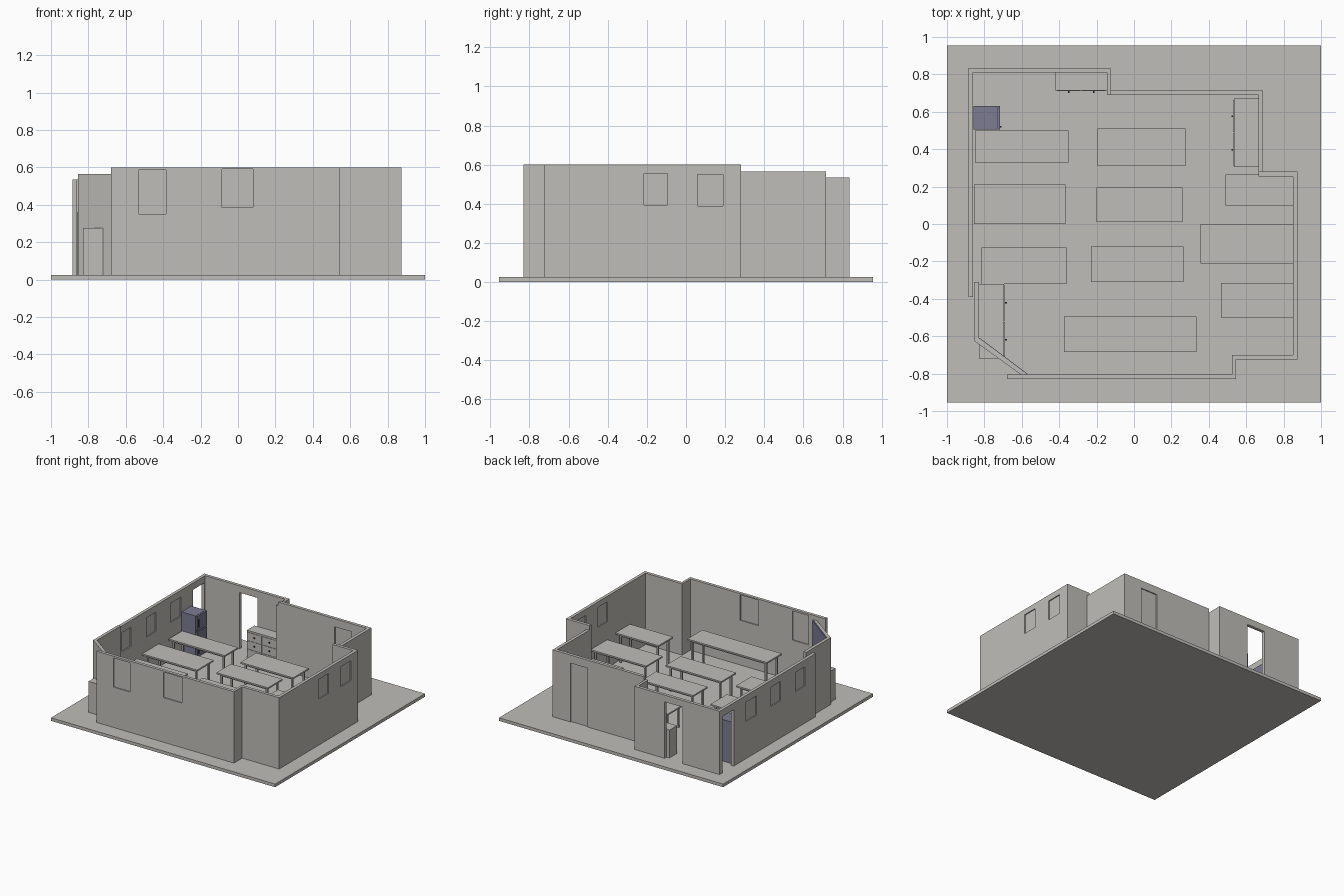
import bpy, bmesh, math
from mathutils import Matrix, Vector

if "Cube" in bpy.data.objects:
    bpy.data.objects.remove(bpy.data.objects["Cube"], do_unlink=True)

FLOOR = 0.025


def material(name, rgb):
    m = bpy.data.materials.new(name)
    m.use_nodes = True
    m.diffuse_color = (*rgb, 1)
    bsdf = next(n for n in m.node_tree.nodes if n.type == 'BSDF_PRINCIPLED')
    bsdf.inputs["Base Color"].default_value = (*rgb, 1)
    return m


GREY = material("warm_grey", (0.53, 0.515, 0.485))
SLATE = material("slate_blue", (0.20, 0.20, 0.29))
DARK = material("dark_metal", (0.04, 0.04, 0.05))


def finish(name, bm, mats):
    me = bpy.data.meshes.new(name)
    bmesh.ops.recalc_face_normals(bm, faces=bm.faces)
    bm.to_mesh(me)
    bm.free()
    for m in mats:
        me.materials.append(m)
    ob = bpy.data.objects.new(name, me)
    bpy.context.collection.objects.link(ob)
    return ob


def add_box(bm, x0, x1, y0, y1, z0, z1, mat=0):
    size = Matrix.Diagonal((x1 - x0, y1 - y0, z1 - z0, 1))
    mid = Matrix.Translation(((x0 + x1) / 2, (y0 + y1) / 2, (z0 + z1) / 2))
    verts = bmesh.ops.create_cube(bm, size=1, matrix=mid @ size)["verts"]
    for f in {f for v in verts for f in v.link_faces}:
        f.material_index = mat


def box(name, *dims, mat=GREY):
    bm = bmesh.new()
    add_box(bm, *dims)
    return finish(name, bm, [mat])


def wall(name, outline, height, openings=()):
    """Extrude a floor outline and cut box openings through it."""
    bm = bmesh.new()
    face = bm.faces.new([bm.verts.new((x, y, FLOOR)) for x, y in outline])
    top = bmesh.ops.extrude_face_region(bm, geom=[face])["geom"]
    bmesh.ops.translate(bm, vec=(0, 0, height - FLOOR),
                        verts=[g for g in top if isinstance(g, bmesh.types.BMVert)])
    ob = finish(name, bm, [GREY])
    if openings:
        bm = bmesh.new()
        for dims in openings:
            add_box(bm, *dims)
        cutter = finish("opening_cutter", bm, [GREY])
        cutter.hide_render = True
        mod = ob.modifiers.new("openings", 'BOOLEAN')
        mod.operation, mod.object, mod.solver = 'DIFFERENCE', cutter, 'EXACT'
        bpy.context.view_layer.objects.active = ob
        bpy.ops.object.modifier_apply(modifier=mod.name)
        bpy.data.objects.remove(cutter, do_unlink=True)
    return ob


# Ground slab
box("ground_slab", -1, 1, -0.955, 0.955, 0, FLOOR)

# Window positions along each wall: start, end, bottom, top
left_windows = [(-0.25, -0.135, 0.325, 0.48), (0.06, 0.18, 0.325, 0.48), (0.365, 0.50, 0.325, 0.48)]
right_windows = [(-0.215, -0.095, 0.395, 0.555), (0.06, 0.19, 0.39, 0.55)]
front_windows = [(-0.53, -0.385, 0.35, 0.585), (-0.085, 0.08, 0.385, 0.59)]
back_door = (0.38, 0.53, FLOOR, 0.50)


def along_y(x, items):
    return [(x - 0.04, x + 0.04, a, b, c, d) for a, b, c, d in items]


def along_x(y, items):
    return [(a, b, y - 0.04, y + 0.04, c, d) for a, b, c, d in items]


# Left and back-left walls, with two open doorways
wall("left_wall",
     [(-0.885, -0.39), (-0.885, 0.835), (-0.125, 0.835), (-0.125, 0.69),
      (-0.145, 0.69), (-0.145, 0.81), (-0.86, 0.81), (-0.86, -0.39)], 0.535,
     along_y(-0.8725, left_windows + [(0.655, 0.80, 0, 0.48)])
     + along_x(0.8225, [(-0.555, -0.395, 0, 0.48)]))

# Back-right wall with a closed door
wall("back_wall",
     [(-0.125, 0.715), (0.69, 0.715), (0.69, 0.28), (0.665, 0.28), (0.665, 0.69), (-0.125, 0.69)],
     0.565, along_x(0.7025, [(0.38, 0.53, 0, 0.50)]))

# Right and front walls
wall("front_wall",
     [(0.665, 0.28), (0.875, 0.28), (0.875, -0.725), (0.545, -0.725), (0.545, -0.83),
      (-0.68, -0.83), (-0.68, -0.805), (0.525, -0.805), (0.525, -0.70), (0.85, -0.70),
      (0.85, 0.255), (0.665, 0.255)], 0.60,
     along_y(0.8625, right_windows) + along_x(-0.8175, front_windows))

# Angled corner wall
wall("angled_wall",
     [(-0.855, -0.31), (-0.855, -0.625), (-0.605, -0.805), (-0.57, -0.805),
      (-0.83, -0.61), (-0.83, -0.31)], 0.565)

# Recessed panes and the closed door leaf, set in the middle of the walls
for name, x, items in (("left_window", -0.8725, left_windows), ("right_window", 0.8625, right_windows)):
    for a, b, c, d in items:
        box(name, x - 0.004, x + 0.004, a, b, c, d)
for name, y, items in (("front_window", -0.8175, front_windows), ("back_door", 0.7025, [back_door])):
    for a, b, c, d in items:
        box(name, a, b, y - 0.004, y + 0.004, c, d)

# Blue panel on the inside of the angled wall
panel = box("angled_wall_panel", -0.16, 0.16, -0.002, 0.002, FLOOR, 0.56, mat=SLATE)
panel.matrix_world = Matrix.Translation((-0.699, -0.706, 0)) @ Matrix.Rotation(math.atan2(-0.195, 0.26), 4, 'Z')


def table(x0, x1, y0, y1, h):
    bm = bmesh.new()
    t, leg, inset = 0.012, 0.014, 0.02
    add_box(bm, x0, x1, y0, y1, h - t, h)
    ax, bx, ay, by = x0 + inset, x1 - inset, y0 + inset, y1 - inset
    for x in (ax, bx - leg):
        for y in (ay, by - leg):
            add_box(bm, x, x + leg, y, y + leg, FLOOR, h - t)
        add_box(bm, x + 0.003, x + leg - 0.003, ay + leg, by - leg, h - t - 0.018, h - t)
    for y in (ay, by - leg):
        add_box(bm, ax + leg, bx - leg, y + 0.003, y + leg - 0.003, h - t - 0.018, h - t)
    finish("work_table", bm, [GREY])


for dims in [(-0.85, -0.35, 0.33, 0.50, 0.21), (-0.855, -0.365, 0.0, 0.21, 0.215),
             (-0.815, -0.36, -0.32, -0.125, 0.235), (-0.195, 0.275, 0.31, 0.51, 0.205),
             (-0.20, 0.26, 0.01, 0.195, 0.235), (-0.23, 0.265, -0.31, -0.12, 0.235),
             (-0.375, 0.335, -0.685, -0.495, 0.285), (0.49, 0.85, 0.10, 0.265, 0.24),
             (0.355, 0.85, -0.21, 0.0, 0.25), (0.465, 0.85, -0.50, -0.315, 0.265)]:
    table(*dims)


def drawer_unit(name, width, depth, h, centre, angle):
    """Cabinet with two columns of drawers; its front faces -y before turning."""
    bm = bmesh.new()
    w, d = width / 2, depth / 2
    add_box(bm, -w, w, -d + 0.004, d, FLOOR, h)
    step = (h - FLOOR - 0.02) / 3
    for x0 in (-w + 0.008, 0.004):
        x1 = x0 + w - 0.012
        for i in range(3):
            z = FLOOR + 0.01 + i * step
            add_box(bm, x0, x1, -d, -d + 0.005, z + 0.004, z + step - 0.004)
            mid = ((x0 + x1) / 2, z + step / 2)
            add_box(bm, mid[0] - 0.004, mid[0] + 0.004, -d - 0.01, -d, mid[1] - 0.004, mid[1] + 0.004, 1)
    ob = finish(name, bm, [GREY, DARK])
    ob.matrix_world = Matrix.Translation(Vector((*centre, 0))) @ Matrix.Rotation(angle, 4, 'Z')


drawer_unit("back_drawers", 0.275, 0.10, 0.25, (-0.2825, 0.76), 0)
drawer_unit("right_drawers", 0.365, 0.135, 0.25, (0.5975, 0.4875), -math.pi / 2)
drawer_unit("left_drawers", 0.40, 0.14, 0.275, (-0.76, -0.52), math.pi / 2)

# Fridge with two doors and bar handles facing the room
bm = bmesh.new()
add_box(bm, -0.857, -0.732, 0.505, 0.63, FLOOR, 0.36)
for z0, z1 in ((FLOOR + 0.005, 0.232), (0.24, 0.36)):
    add_box(bm, -0.730, -0.717, 0.505, 0.63, z0, z1)
    add_box(bm, -0.717, -0.709, 0.515, 0.523, z0 + 0.03, z1 - 0.03, 1)
add_box(bm, -0.733, -0.729, 0.51, 0.625, FLOOR + 0.005, 0.355, 1)
finish("fridge", bm, [SLATE, DARK])
